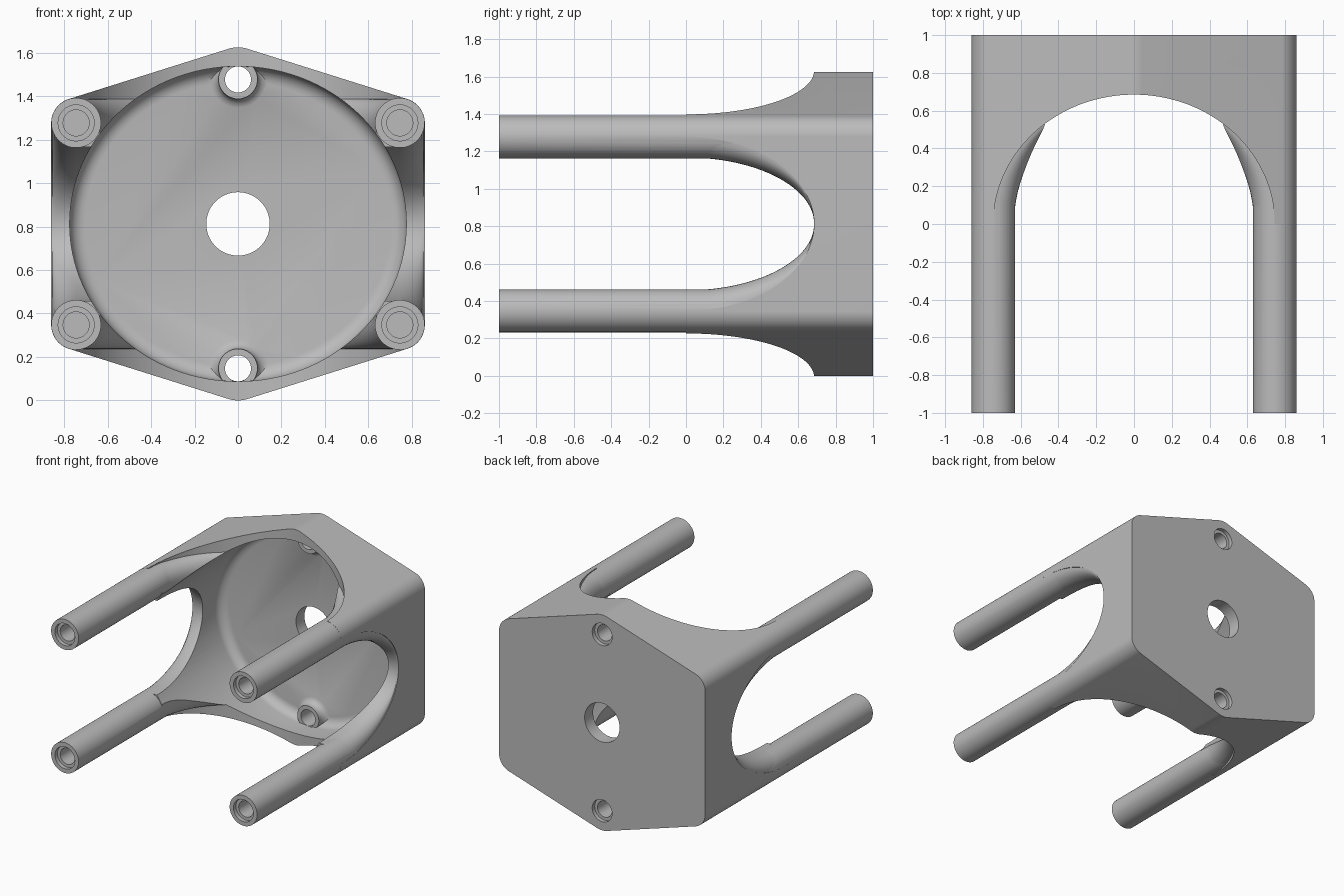
import bpy, bmesh, math
from math import sin, cos, pi
from mathutils import Vector

if "Cube" in bpy.data.objects:
    bpy.data.objects.remove(bpy.data.objects["Cube"])

MID = 0.8125                 # height of the central axis
PX, PZ, PR = 0.745, 0.465, 0.115   # post offsets and radius
BOSS_Z = 0.665               # screw boss offset from the axis
SIGNS = (-1, 1)

grey = bpy.data.materials.new("plain grey")
grey.use_nodes = True
grey.diffuse_color = (0.5, 0.5, 0.5, 1)
grey.node_tree.nodes["Principled BSDF"].inputs["Base Color"].default_value = (0.5, 0.5, 0.5, 1)


def loft(name, rings):
    """Closed solid skinned through equal-length rings of points."""
    bm = bmesh.new()
    rows = [[bm.verts.new(p) for p in ring] for ring in rings]
    n = len(rows[0])
    for a, b in zip(rows, rows[1:]):
        for i in range(n):
            j = (i + 1) % n
            bm.faces.new((a[i], a[j], b[j], b[i]))
    bm.faces.new(rows[0])
    bm.faces.new(rows[-1][::-1])
    bmesh.ops.recalc_face_normals(bm, faces=bm.faces)
    mesh = bpy.data.meshes.new(name)
    bm.to_mesh(mesh)
    bm.free()
    mesh.materials.append(grey)
    obj = bpy.data.objects.new(name, mesh)
    bpy.context.collection.objects.link(obj)
    return obj


def ellipse(x, z, rx, rz, y, n):
    return [Vector((x + rx * cos(2 * pi * i / n), y, MID + z + rz * sin(2 * pi * i / n)))
            for i in range(n)]


def turned(name, x, z, profile, n=40):
    """Round part along y from (radius, y) pairs."""
    return loft(name, [ellipse(x, z, r, r, y, n) for r, y in profile])


def combine(target, tool, operation):
    mod = target.modifiers.new("combine", 'BOOLEAN')
    mod.operation, mod.solver, mod.object = operation, 'EXACT', tool
    bpy.context.view_layer.objects.active = target
    bpy.ops.object.modifier_apply(modifier=mod.name)
    bpy.data.objects.remove(tool)


# Hexagonal housing with rounded corners: outline hugging six circles
corners = [(sx * PX, sz * PZ, PR) for sx in SIGNS for sz in SIGNS]
corners += [(0, sz * (MID - 0.15), 0.15) for sz in SIGNS]


def outline(y, n=180):
    points = []
    for i in range(n):
        dx, dz = cos(2 * pi * (i + 0.5) / n), sin(2 * pi * (i + 0.5) / n)
        x, z, r = max(corners, key=lambda c: c[0] * dx + c[1] * dz + c[2])
        points.append(Vector((x + r * dx, y, MID + z + r * dz)))
    return points


housing = loft("housing", [outline(0), outline(1)])

# Oval cavity with a filleted floor
FLOOR, FILLET = 0.9, 0.07
rings = [ellipse(0, 0, 0.775, 0.725, -0.1, 128)]
for k in range(7):
    t = k / 6 * pi / 2
    inset = FILLET * (1 - cos(t))
    rings.append(ellipse(0, 0, 0.775 - inset, 0.725 - inset,
                         FLOOR - FILLET + FILLET * sin(t), 128))
combine(housing, loft("cavity_cutter", rings), 'DIFFERENCE')


# Arched openings, flared outward so that their rims roll into the posts
def arch_cutter(half_width, level, place):
    def section(width, h):
        pts = [place(width, -0.1, h)]
        pts += [place(width * cos(pi * i / 64), 0.685 * sin(pi * i / 64), h)
                for i in range(65)]
        return pts + [place(-width, -0.1, h)]
    r = PR - 0.005
    flare = [(half_width - r * cos(k * pi / 16), level + r * sin(k * pi / 16))
             for k in range(9)]
    flare.append((half_width, 1.0))
    both = [(w, -h) for w, h in reversed(flare)] + flare
    return loft("arch_cutter", [section(w, h) for w, h in both])


combine(housing, arch_cutter(PX, PZ, lambda w, y, h: Vector((w, y, MID + h))), 'DIFFERENCE')
combine(housing, arch_cutter(PZ, PX, lambda w, y, h: Vector((h, y, MID + w))), 'DIFFERENCE')

# Screw bosses with flared feet on the cavity floor
for s in SIGNS:
    boss = turned("boss", 0, s * BOSS_Z,
                  [(0.09, 0.835), (0.09, 0.855), (0.096, 0.875),
                   (0.11, 0.89), (0.135, 0.902), (0.135, 0.95)])
    combine(housing, boss, 'UNION')

# Four posts
for sx in SIGNS:
    for sz in SIGNS:
        post = turned("post", sx * PX, sz * PZ, [(PR - 0.0005, -1), (PR - 0.0005, 0.95)], 64)
        combine(housing, post, 'UNION')


# Stepped screw holes in the post ends and the back plate, and a central bore
def screw_hole(x, z, side):
    profile = [(0.083, 1.05), (0.083, 0.97), (0.06, 0.97), (0.06, 0.7)]
    combine(housing, turned("hole_cutter", x, z, [(r, side * y) for r, y in profile]),
            'DIFFERENCE')


for s in SIGNS:
    screw_hole(0, s * BOSS_Z, 1)
    for sx in SIGNS:
        screw_hole(sx * PX, s * PZ, -1)
combine(housing, turned("bore_cutter", 0, 0, [(0.146, 0.8), (0.146, 1.1)], 64), 'DIFFERENCE')

# Smooth shading with crisp edges
bpy.ops.object.select_all(action='DESELECT')
housing.select_set(True)
bpy.context.view_layer.objects.active = housing
bpy.ops.object.shade_smooth_by_angle(angle=math.radians(30))
